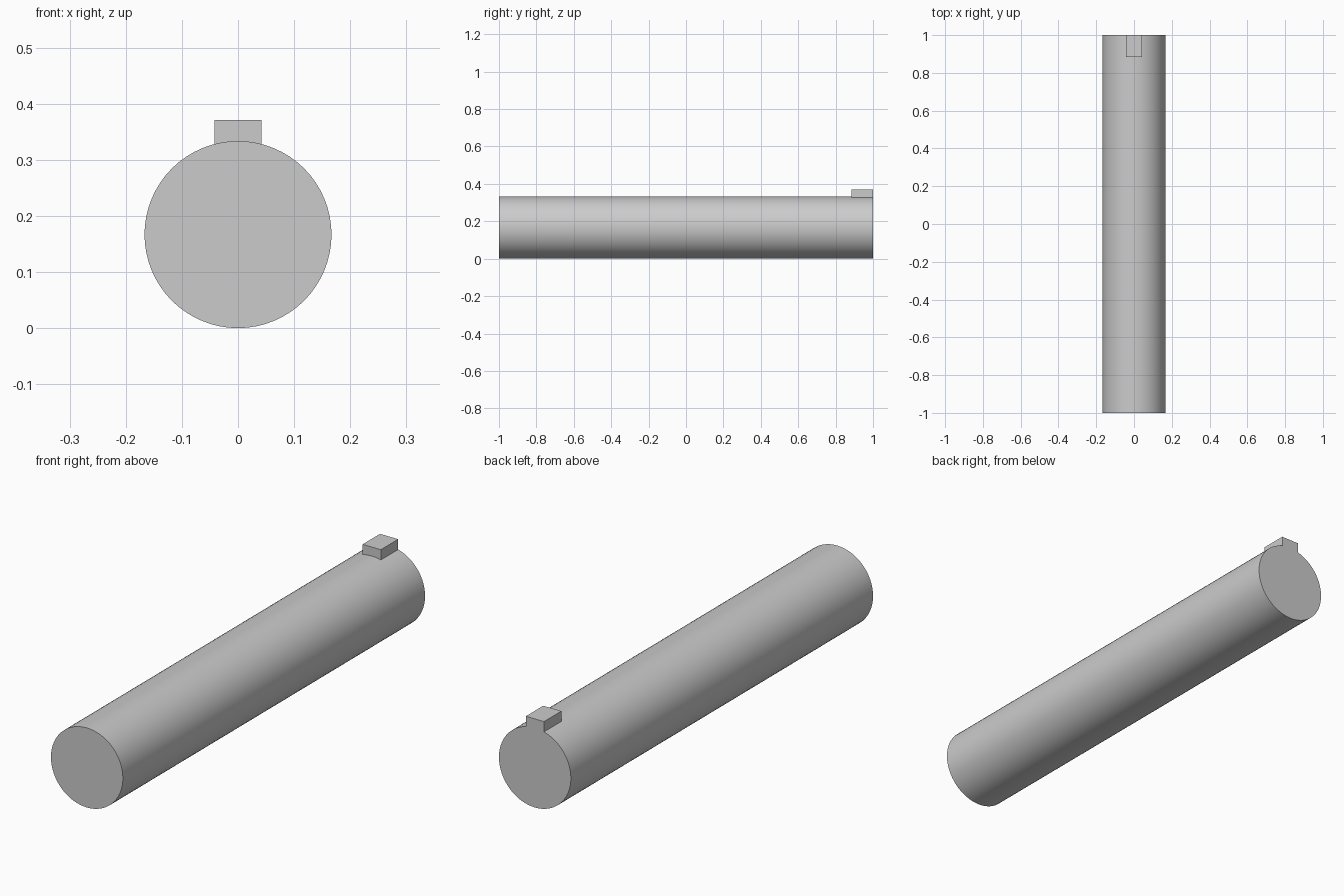
import bpy
from math import cos, sin, pi, radians

if "Cube" in bpy.data.objects:
    bpy.data.objects.remove(bpy.data.objects["Cube"])

R = 1 / 6          # shaft radius
SIDES = 64


def prism(name, profile, y0, y1):
    """Extrude an (x, z) profile along y."""
    n = len(profile)
    verts = [(x, y, z) for y in (y0, y1) for x, z in profile]
    faces = [tuple(range(n)), tuple(reversed(range(n, 2 * n)))]
    faces += [(i, i + n, (i + 1) % n + n, (i + 1) % n) for i in range(n)]
    mesh = bpy.data.meshes.new(name)
    mesh.from_pydata(verts, [], faces)
    obj = bpy.data.objects.new(name, mesh)
    bpy.context.collection.objects.link(obj)
    return obj


# Round shaft lying along y, resting on the ground
circle = [(R * sin(-2 * pi * i / SIDES), R + R * cos(2 * pi * i / SIDES))
          for i in range(SIDES)]
circle.reverse()
shaft = prism("keyed_shaft", circle, -1.0, 1.0)

# Small rectangular key on top at the back end, sunk into the shaft
w = 0.042
key = prism("key", [(-w, 0.25), (w, 0.25), (w, 0.371), (-w, 0.371)], 0.885, 1.0)

# Fuse the key into the shaft so the end face is one flat surface
union = shaft.modifiers.new("fuse_key", 'BOOLEAN')
union.operation = 'UNION'
union.solver = 'EXACT'
union.object = key
bpy.context.view_layer.objects.active = shaft
shaft.select_set(True)
bpy.ops.object.modifier_apply(modifier=union.name)
bpy.data.objects.remove(key)

# Smooth barrel with crisp edges
bpy.ops.object.shade_smooth_by_angle(angle=radians(30))
